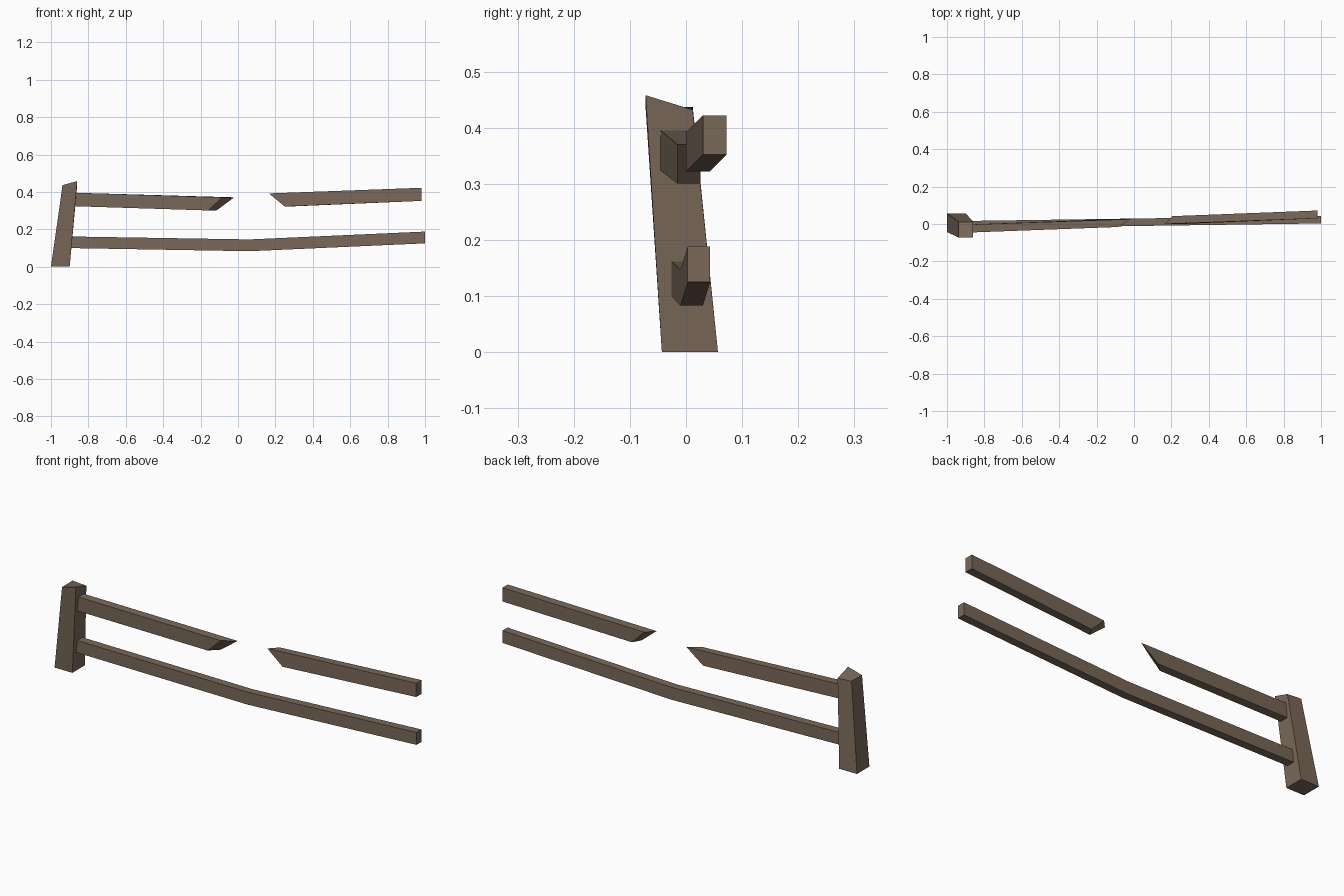
import bpy, bmesh

if "Cube" in bpy.data.objects:
    bpy.data.objects.remove(bpy.data.objects["Cube"])

# Weathered wood, the single colour
wood = bpy.data.materials.new("weathered_wood")
wood.diffuse_color = (0.195, 0.14, 0.098, 1)
wood.use_nodes = True
wood.node_tree.nodes["Principled BSDF"].inputs["Base Color"].default_value = wood.diffuse_color


def beam(name, rings):
    """Four-sided beam lofted through rings of four corners, capped at both ends."""
    bm = bmesh.new()
    loops = [[bm.verts.new(p) for p in ring] for ring in rings]
    for a, b in zip(loops, loops[1:]):
        for i in range(4):
            j = (i + 1) % 4
            bm.faces.new((a[i], a[j], b[j], b[i]))
    bm.faces.new(loops[0])
    bm.faces.new(loops[-1])
    bmesh.ops.recalc_face_normals(bm, faces=bm.faces)
    mesh = bpy.data.meshes.new(name)
    bm.to_mesh(mesh)
    bm.free()
    mesh.materials.append(wood)
    obj = bpy.data.objects.new(name, mesh)
    bpy.context.collection.objects.link(obj)


def section(xs, y, z, w, h):
    """Rail section; xs = x of front bottom, back bottom, back top, front top."""
    ys, zs = (y, y + w, y + w, y), (z, z, z + h, z + h)
    return list(zip(xs, ys, zs))


# Leaning, tapered post with an uneven top
beam("post", [
    [(-1, -0.043, 0), (-0.9, -0.043, 0), (-0.9, 0.057, 0), (-1, 0.057, 0)],
    [(-0.938, -0.072, 0.436), (-0.86, -0.072, 0.458),
     (-0.86, 0.012, 0.432), (-0.938, 0.012, 0.437)],
])

# Sagging lower rail
beam("lower_rail", [
    section([-0.91] * 4, -0.026, 0.1, 0.042, 0.062),
    section([0.06] * 4, -0.01, 0.083, 0.04, 0.063),
    section([1.0] * 4, 0.003, 0.125, 0.04, 0.063),
])

# Broken upper rail, in two pieces with slanted splintered ends
beam("upper_rail_left", [
    section([-0.89] * 4, -0.046, 0.324, 0.043, 0.072),
    section([-0.16, -0.115, -0.02, -0.085], -0.016, 0.301, 0.042, 0.07),
])
beam("upper_rail_right", [
    section([0.25, 0.275, 0.205, 0.165], 0.0, 0.322, 0.042, 0.07),
    section([0.98] * 4, 0.03, 0.352, 0.042, 0.07),
])
